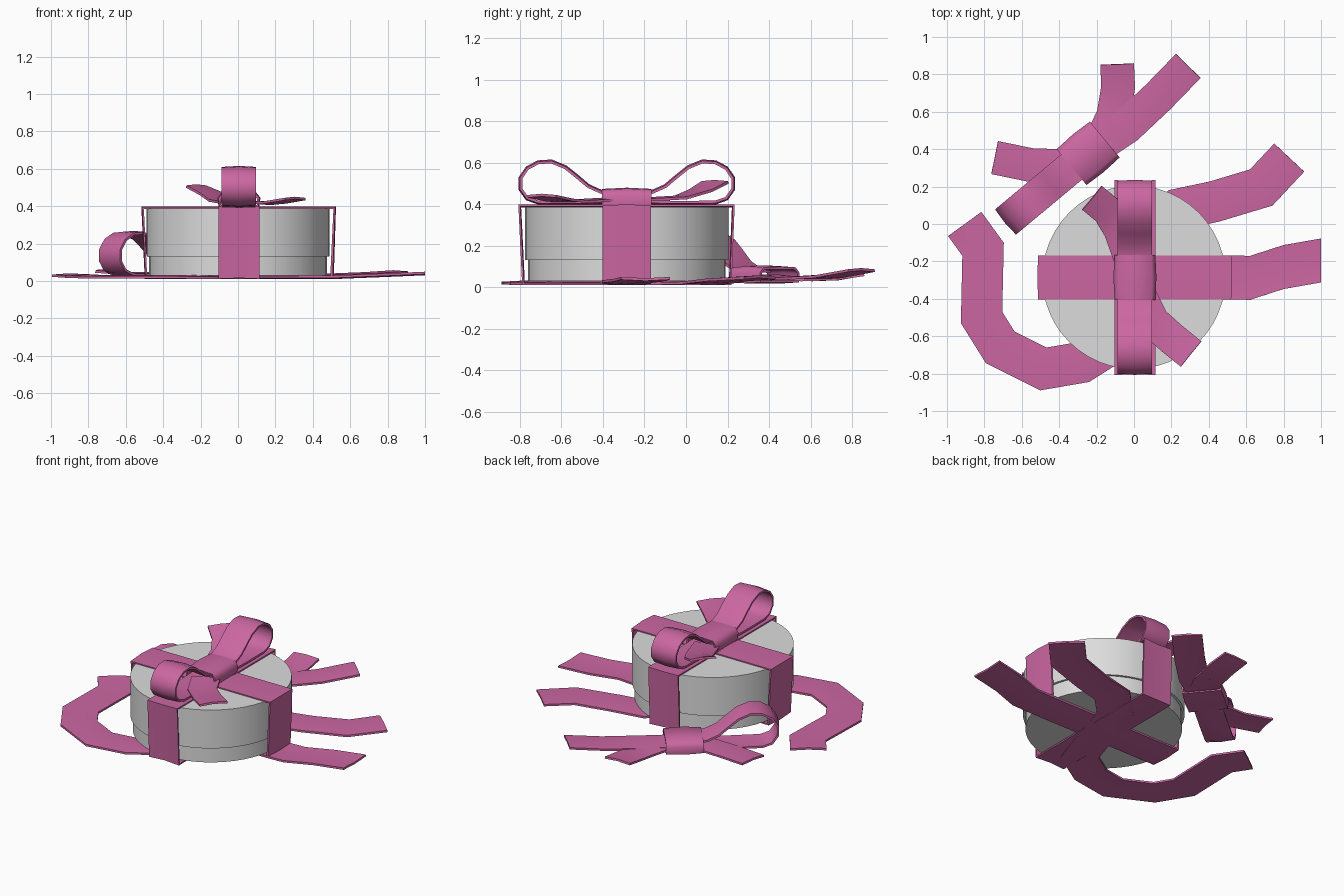
import bpy, bmesh, math
from mathutils import Vector

if "Cube" in bpy.data.objects:
    bpy.data.objects.remove(bpy.data.objects["Cube"])

UP = Vector((0, 0, 1))
X, Y = Vector((1, 0, 0)), Vector((0, 1, 0))
THICK, BULGE = 0.013, 0.006
CY = -0.285  # box centre in depth


def material(name, color):
    m = bpy.data.materials.new(name)
    m.use_nodes = True
    m.diffuse_color = color
    bsdf = next(n for n in m.node_tree.nodes if n.type == 'BSDF_PRINCIPLED')
    bsdf.inputs["Base Color"].default_value = color
    return m


PINK = material("ribbon pink", (0.60, 0.135, 0.36, 1))
GREY = material("box pale grey", (0.72, 0.72, 0.72, 1))


def finish(bm, name, mat, angle):
    bmesh.ops.recalc_face_normals(bm, faces=bm.faces)
    me = bpy.data.meshes.new(name)
    bm.to_mesh(me)
    bm.free()
    me.materials.append(mat)
    ob = bpy.data.objects.new(name, me)
    bpy.context.collection.objects.link(ob)
    bpy.ops.object.select_all(action='DESELECT')
    ob.select_set(True)
    bpy.context.view_layer.objects.active = ob
    bpy.ops.object.shade_smooth_by_angle(angle=math.radians(angle))
    return ob


def ribbon(name, path, width, side=None, closed=False):
    """Sweep a thin, slightly domed strip along a path."""
    pts = [Vector(p) for p in path]
    n = len(pts)
    bm = bmesh.new()
    rings = []
    for i, p in enumerate(pts):
        before = pts[i - 1] if closed or i > 0 else None
        after = pts[(i + 1) % n] if closed or i < n - 1 else None
        a = (p - before).normalized() if before else (after - p).normalized()
        b = (after - p).normalized() if after else a
        t = (a + b).normalized()
        s = side if side else UP.cross(t).normalized()
        miter = 1 if side else 1 / max(0.7, t.dot(a))
        nor = t.cross(s).normalized()
        ring = []
        for k, h in ((-1, 1), (0, 1), (1, 1), (1, -1), (0, -1), (-1, -1)):
            lift = h * THICK / 2 + (BULGE if k == 0 else 0)
            ring.append(bm.verts.new(p + s * (k * width / 2 * miter) + nor * lift))
        rings.append(ring)
    for i in range(n if closed else n - 1):
        r, q = rings[i], rings[(i + 1) % n]
        for j in range(6):
            k = (j + 1) % 6
            bm.faces.new((r[j], r[k], q[k], q[j]))
    if not closed:
        bm.faces.new(rings[0])
        bm.faces.new(rings[-1])
    return finish(bm, name, PINK, 50)


def bow_loop(name, centre, direction, reach, height, width):
    """Teardrop loop leaving a knot and curling back under it."""
    profile = [(0.1, 0.2), (0.24, 0.26), (0.36, 0.4), (0.46, 0.62), (0.57, 0.85),
               (0.7, 0.99), (0.82, 0.97), (0.92, 0.83), (0.98, 0.6), (0.98, 0.34),
               (0.92, 0.12), (0.82, 0.03), (0.5, 0.02), (0.1, 0.04)]
    c = Vector(centre)
    path = [c + direction * (a * reach) + UP * (h * height) for a, h in profile]
    return ribbon(name, path, width, UP.cross(direction))


def knot(name, centre, axis, half, height, length):
    """Band wrapped around the middle of a bow."""
    c, v = Vector(centre), axis.cross(UP)
    section = [(-1, 0), (-1.03, 0.6), (-0.85, 0.95), (0, 1),
               (0.85, 0.95), (1.03, 0.6), (1, 0)]
    path = [c + v * (a * half) + UP * (h * height) for a, h in section]
    return ribbon(name, path, length, axis, closed=True)


# Round box: base with a slightly wider lid
def drum(name, profile):
    bm = bmesh.new()
    steps = 48
    rings = [[bm.verts.new((r * math.cos(math.tau * i / steps),
                            CY + r * math.sin(math.tau * i / steps), z))
              for i in range(steps)] for r, z in profile]
    for lo, hi in zip(rings, rings[1:]):
        for i in range(steps):
            j = (i + 1) % steps
            bm.faces.new((lo[i], lo[j], hi[j], hi[i]))
    bm.faces.new(rings[0])
    bm.faces.new(rings[-1])
    return finish(bm, name, GREY, 40)


drum("box_base", [(0.475, 0.03), (0.475, 0.14)])
drum("box_lid", [(0.49, 0.13), (0.49, 0.387)])

# Ribbon across the box, running under it and out along the ground
ribbon("side_to_side_ribbon",
       [(1, -0.195, 0.043), (0.8, -0.23, 0.034), (0.62, -0.288, 0.027),
        (0.5, CY, 0.022), (-0.49, CY, 0.02), (-0.508, CY, 0.39),
        (0.515, CY, 0.39), (0.5, CY, 0.03)], 0.235, Y)

# Ribbon from front to back, closed below
ribbon("front_to_back_ribbon",
       [(0.005, -0.785, 0.016), (0.005, 0.215, 0.016),
        (0.005, 0.23, 0.393), (0.005, -0.803, 0.393)][::-1],
       0.22, X, closed=True)

# Loose ribbon curling on the ground and passing under the box
ribbon("loose_ribbon",
       [(0.83, 0.355, 0.045), (0.68, 0.195, 0.035), (0.43, 0.12, 0.025),
        (0.24, 0.08, 0.02), (0.08, -0.08, 0.018), (0, -0.35, 0.018),
        (-0.09, -0.62, 0.018), (-0.28, -0.74, 0.018), (-0.485, -0.775, 0.02),
        (-0.715, -0.66, 0.02), (-0.815, -0.5, 0.022), (-0.807, -0.135, 0.024),
        (-0.905, 0, 0.028)], 0.22)

# Bow on the lid
for name, way in (("front_bow_loop", -Y), ("back_bow_loop", Y)):
    bow_loop(name, (0.005, CY, 0.405), way, 0.52, 0.2, 0.185)
knot("lid_bow_knot", (0.005, CY, 0.402), Y, 0.1, 0.065, 0.24)
ribbon("back_bow_tail", [(-0.02, -0.2, 0.42), (-0.08, -0.03, 0.43),
                         (-0.14, 0.07, 0.465), (-0.225, 0.14, 0.505)], 0.165)
ribbon("front_bow_tail", [(0.03, -0.38, 0.42), (0.1, -0.52, 0.412),
                          (0.2, -0.61, 0.42), (0.305, -0.695, 0.438)], 0.175)

# Spare bow lying on the ground behind the box
AXIS = Vector((0.77, 0.64, 0)).normalized()
SPARE = (-0.245, 0.378, 0.028)
bow_loop("spare_bow_loop", SPARE, -AXIS, 0.58, 0.23, 0.175)
knot("spare_bow_knot", SPARE, AXIS, 0.115, 0.065, 0.23)
ribbon("spare_bow_long_tail", [(-0.22, 0.4, 0.05), (-0.04, 0.52, 0.04),
                               (0.13, 0.68, 0.05), (0.29, 0.845, 0.08)], 0.185)
ribbon("spare_bow_back_tail", [(-0.18, 0.43, 0.05), (-0.11, 0.58, 0.035),
                               (-0.085, 0.73, 0.04), (-0.09, 0.855, 0.06)], 0.18)
ribbon("spare_bow_side_tail", [(-0.25, 0.35, 0.05), (-0.4, 0.31, 0.035),
                               (-0.55, 0.315, 0.035), (-0.745, 0.355, 0.05)], 0.18)
